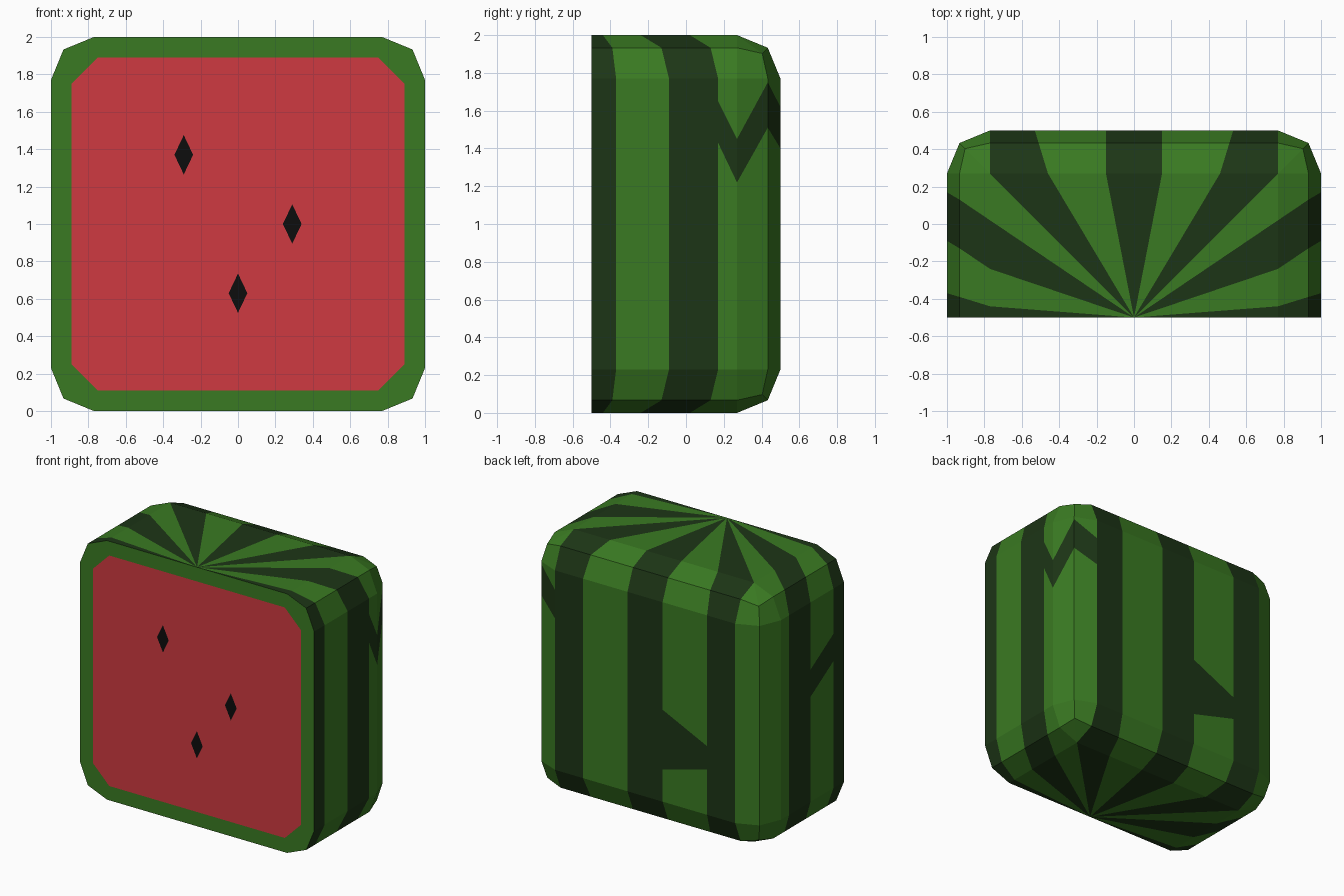
import bpy, bmesh

if "Cube" in bpy.data.objects:
    bpy.data.objects.remove(bpy.data.objects["Cube"])


def material(name, rgb):
    m = bpy.data.materials.new(name)
    m.diffuse_color = (*rgb, 1)
    m.use_nodes = True
    m.node_tree.nodes["Principled BSDF"].inputs["Base Color"].default_value = m.diffuse_color
    return m


LIGHT = material("light_green", (0.042, 0.195, 0.016))
DARK = material("dark_green", (0.012, 0.036, 0.008))
RED = material("red_flesh", (0.62, 0.042, 0.052))
BLACK = material("seed_black", (0.004, 0.004, 0.004))


def build(name, faces, mats):
    """faces: list of (points, material index); shared points are merged."""
    bm = bmesh.new()
    verts = {}
    for pts, mi in faces:
        loop = []
        for p in pts:
            key = tuple(round(c, 4) for c in p)
            if key not in verts:
                verts[key] = bm.verts.new(key)
            if verts[key] not in loop:
                loop.append(verts[key])
        if len(loop) > 2:
            bm.faces.new(loop).material_index = mi
    if len(bm.faces) > 1:
        bmesh.ops.recalc_face_normals(bm, faces=bm.faces[:])
    me = bpy.data.meshes.new(name)
    bm.to_mesh(me)
    bm.free()
    for m in mats:
        me.materials.append(m)
    ob = bpy.data.objects.new(name, me)
    bpy.context.collection.objects.link(ob)
    return ob


# Stripe boundaries, front right to back centre: wall xy, mid-bevel xy + height, cap xy
half = [
    ((1, -.5), (.933, -.5, .933), (.77, -.5)),
    ((1, -.37), (.933, -.39, .933), (.77, -.44)),
    ((1, -.09), (.933, -.13, .933), (.77, -.24)),
    ((1, .17), (.933, .13, .933), (.77, .02)),
    ((1, .27), (.933, .27, .933), (.77, .27)),
    ((.933, .433), (.903, .403, .903), (.77, .27)),
    ((.77, .5), (.77, .433, .933), (.77, .27)),
    ((.53, .5), (.51, .433, .933), (.46, .27)),
    ((.15, .5), (.15, .433, .933), (.15, .27)),
]
cols = half + [tuple((-p[0], *p[1:]) for p in c) for c in reversed(half)]
dark = [1, 0, 1, 0, 0, 0, 1, 0]
dark = dark + [1] + dark[::-1]

# Dark cross bands: strip -> (low, high) on each edge
bands = {
    3: ((1.43, 1.65), (1.22, 1.45)),
    4: ((1.22, 1.45), (1.51, 1.75)),
    5: ((1.51, 1.75), (1.40, 1.62)),
    9: ((.48, .94), (.58, .76)),
    15: ((1.04, 1.25), (1.21, 1.42)),
}

# Rind: walls, bevels and caps running to the poles
faces = []
for i, (a, b) in enumerate(zip(cols, cols[1:])):
    ea, eb = bands.get(i, ((), ()))
    za, zb = (.23, *ea, 1.77), (.23, *eb, 1.77)
    for k in range(len(za) - 1):
        faces.append((((*a[0], za[k]), (*b[0], zb[k]),
                       (*b[0], zb[k + 1]), (*a[0], za[k + 1])),
                      1 if k == 1 else dark[i]))
    for s in (1, -1):
        ra, rb = [[(*c[0], 1 + s * .77), (c[1][0], c[1][1], 1 + s * c[1][2]),
                   (*c[2], 1 + s), (0, -.5, 1 + s)] for c in (a, b)]
        for k in range(3):
            faces.append(((ra[k], rb[k], rb[k + 1], ra[k + 1]), dark[i]))


# Rim around the cut face
def ring(corner):
    pts = []
    for sx, sz in ((1, 1), (1, -1), (-1, -1), (-1, 1)):
        seq = corner if sx * sz > 0 else corner[::-1]
        pts += [(sx * x, -.5, 1 + sz * z) for x, z in seq]
    return pts


outer = ring([(.77, 1), (.933, .933), (1, .77)])
inner = ring([(.75, .89), (.82, .82), (.89, .75)])
for i in range(12):
    j = (i + 1) % 12
    q = [outer[i], outer[j], inner[j], inner[i]]
    if abs(q[0][0] + q[1][0]) < 1e-6 and q[0][2] == q[1][2]:
        q.insert(1, (0, -.5, q[0][2]))      # pole lies on this edge
    faces.append((q, 0))
build("rind", faces, [LIGHT, DARK])

# Red flesh (wound to face the front)
build("flesh", [(inner, 0)], [RED])
flesh = bpy.data.objects["flesh"].data
if flesh.polygons[0].normal.y > 0:
    flesh.flip_normals()

# Diamond seeds
for n, (x, z) in enumerate([(-.29, 1.37), (.29, 1.0), (0, .63)]):
    d = [(x - .05, -.502, z), (x, -.502, z - .105),
         (x + .05, -.502, z), (x, -.502, z + .105)]
    build(f"seed_{n + 1}", [(d, 0)], [BLACK])
